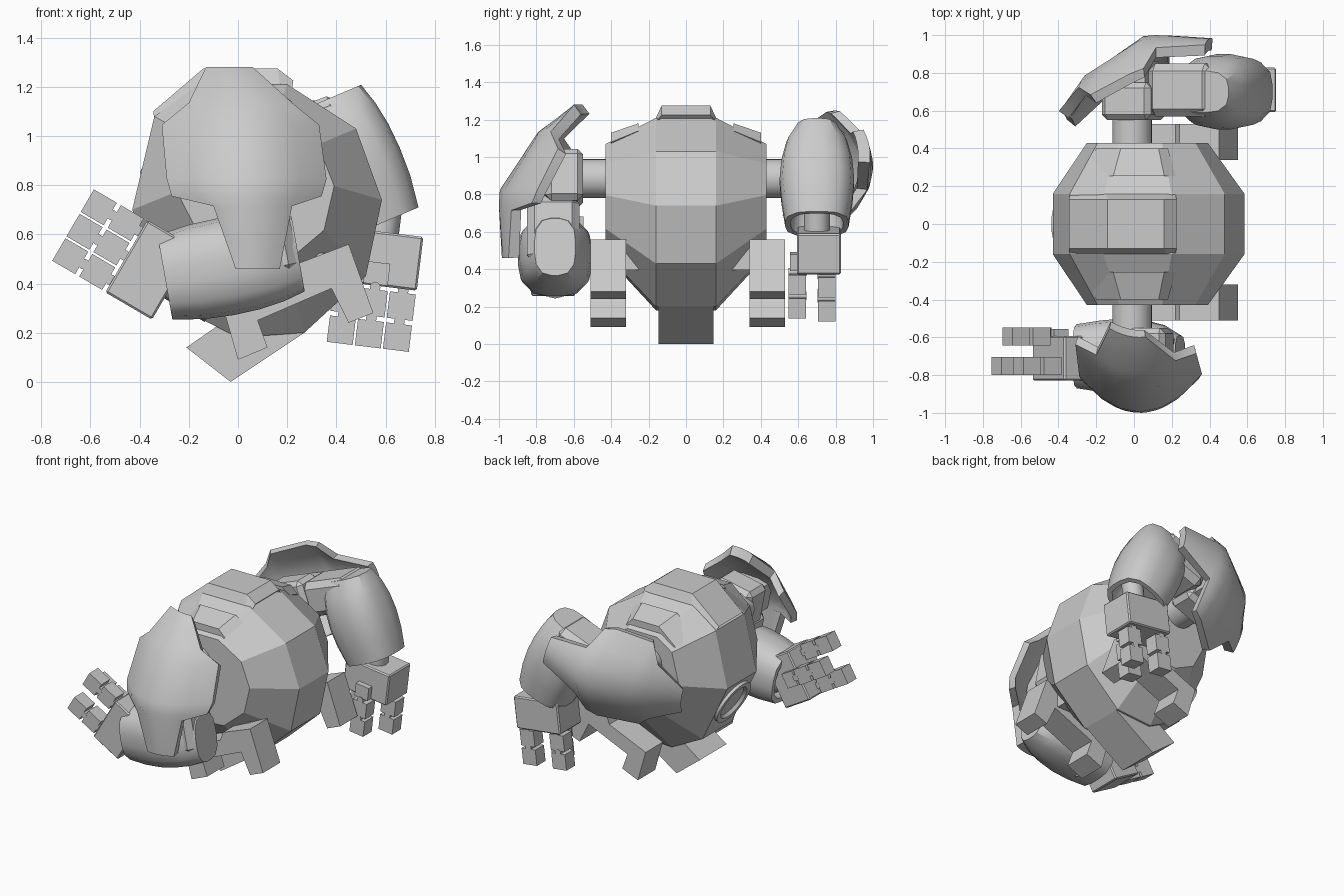
import bpy, bmesh, math
from mathutils import Matrix, Vector

if "Cube" in bpy.data.objects:
    bpy.data.objects.remove(bpy.data.objects["Cube"], do_unlink=True)

stone = bpy.data.materials.new("stone grey")
stone.use_nodes = True
stone.diffuse_color = (0.6, 0.6, 0.6, 1)
stone.node_tree.nodes["Principled BSDF"].inputs["Base Color"].default_value = (0.6, 0.6, 0.6, 1)


def finish(name, bm, frame=None, smooth=False):
    if frame:
        bm.transform(frame)
    bmesh.ops.recalc_face_normals(bm, faces=bm.faces[:])
    mesh = bpy.data.meshes.new(name)
    bm.to_mesh(mesh)
    bm.free()
    mesh.materials.append(stone)
    ob = bpy.data.objects.new(name, mesh)
    bpy.context.collection.objects.link(ob)
    if smooth:
        bpy.ops.object.select_all(action="DESELECT")
        ob.select_set(True)
        bpy.context.view_layer.objects.active = ob
        bpy.ops.object.shade_smooth_by_angle(angle=math.radians(35))
    return ob


def loft(name, rings, frame=None, smooth=False):
    bm = bmesh.new()
    rows = [[bm.verts.new(p) for p in ring] for ring in rings]
    for a, b in zip(rows, rows[1:]):
        for i in range(len(a)):
            j = (i + 1) % len(a)
            bm.faces.new((a[i], a[j], b[j], b[i]))
    bm.faces.new(rows[0])
    bm.faces.new(rows[-1])
    return finish(name, bm, frame, smooth)


def slices(name, sections):
    """Loft between (y, xz outline) sections."""
    return loft(name, [[(x, y, z) for x, z in outline] for y, outline in sections])


def box(name, centre, size, frame=None, bevel=0.0):
    bm = bmesh.new()
    bmesh.ops.create_cube(bm, size=1)
    bm.transform(Matrix.Translation(centre) @ Matrix.Diagonal((*size, 1)))
    if bevel:
        bmesh.ops.bevel(bm, geom=bm.edges[:], offset=bevel, segments=1, affect="EDGES")
    return finish(name, bm, frame)


def cylinder(name, centre, radius, depth, axis, frame=None, sides=24):
    bm = bmesh.new()
    bmesh.ops.create_cone(bm, cap_ends=True, segments=sides, radius1=radius, radius2=radius, depth=depth)
    bm.transform(Matrix.Translation(centre) @ Vector((0, 0, 1)).rotation_difference(Vector(axis)).to_matrix().to_4x4())
    return finish(name, bm, frame, True)


def joint_frame(x, z, degrees, side):
    """Local x runs along the limb, local y points outward."""
    return (Matrix.Translation((x, side * 0.7, z)) @ Matrix.Rotation(-math.radians(degrees), 4, "Y")
            @ Matrix.Diagonal((1, side, 1, 1)))


# Faceted barrel body
belly = [(-0.16, 1.21), (0.2, 1.21), (0.48, 1.03), (0.585, 0.74), (0.52, 0.43), (0.27, 0.2),
         (0.0, 0.18), (-0.24, 0.3), (-0.43, 0.7), (-0.34, 1.08)]
flank = [(0.06 + (x - 0.06) * 0.63, 0.82 + (z - 0.78) * 0.58) for x, z in belly]
slices("body", [(-0.43, flank), (-0.16, belly), (0.16, belly), (0.43, flank)])

# Raised plates wrapped over the back
plate_top = [(-0.345, 1.1), (-0.14, 1.275), (0.16, 1.275), (0.225, 1.225), (0.1, 1.1)]
plate_base = [(-0.34, 1.07), (-0.15, 1.212), (0.17, 1.212), (0.22, 1.19), (0.1, 1.1)]
slices("spine_plate", [(-0.16, plate_base), (-0.13, plate_top), (0.13, plate_top), (0.16, plate_base)])
for side in (-1, 1):
    slices("back_ridge", [
        (side * 0.255, [(-0.27, 1.04), (-0.11, 1.18), (0.16, 1.18), (0.22, 1.14), (0.1, 1.0)]),
        (side * 0.4, [(-0.2, 1.02), (-0.07, 1.13), (0.13, 1.13), (0.18, 1.08), (0.1, 1.0)])])

# Round socket on the face
ring_frame = Matrix.Translation((-0.352, 0, 0.535)) @ Matrix.Rotation(math.radians(-115), 4, "Y")
section = [(0.16, -0.02), (0.16, 0.02), (0.125, 0.02), (0.1, -0.02)]
loft("face_socket", [[(r * math.cos(a), r * math.sin(a), h)
                      for a in [math.tau * i / 24 for i in range(24)]] for r, h in section],
     ring_frame, smooth=True)

# Central lower slab
slab = [(-0.21, 0.14), (-0.03, 0.0), (0.27, 0.2), (0.48, 0.4), (0.3, 0.48), (0.02, 0.3)]
slices("lower_slab", [(-0.147, slab), (0.147, slab)])

# Bent legs
leg = [(-0.06, 0.3), (0.0, 0.09), (0.12, 0.14), (0.08, 0.25), (0.38, 0.38), (0.45, 0.24),
       (0.55, 0.28), (0.45, 0.56), (0.24, 0.48), (0.22, 0.42)]
for side in (-1, 1):
    slices("leg", [(side * 0.33 + 0.01, leg), (side * 0.52 + 0.01, leg)])
    box("hip", (0.28, side * 0.29, 0.46), (0.16, 0.16, 0.13))


# Curved shoulder shield, in the frame of the shoulder
def shield(frame):
    rows = [(0.395, 0.10, -0.13, 0.06), (0.25, -0.09, -0.20, 0.22), (0.16, -0.15, -0.31, 0.33),
            (-0.06, -0.295, -0.29, 0.36), (-0.13, -0.3, -0.27, 0.34), (-0.17, -0.3, -0.10, 0.22),
            (-0.425, -0.285, -0.01, 0.17)]
    bm = bmesh.new()
    grid = []
    for z, y, x0, x1 in rows:
        line = []
        for i in range(7):
            x = x0 + (x1 - x0) * i / 6
            line.append(bm.verts.new((x, -y - 0.2 * ((x - 0.03) / 0.33) ** 2, z)))
        grid.append(line)
    for a, b in zip(grid, grid[1:]):
        for i in range(6):
            bm.faces.new((a[i], a[i + 1], b[i + 1], b[i]))
    bmesh.ops.recalc_face_normals(bm, faces=bm.faces[:])
    if sum(f.normal.y for f in bm.faces) < 0:
        bmesh.ops.reverse_faces(bm, faces=bm.faces[:])
    # Inner skin, offset toward the body, closed along the rim
    bm.normal_update()
    skin = bmesh.ops.duplicate(bm, geom=bm.verts[:] + bm.edges[:] + bm.faces[:])
    copies = [v for v in skin["geom"] if isinstance(v, bmesh.types.BMVert)]
    for v, n in [(v, v.normal.copy()) for v in copies]:
        v.co -= Vector((n.x * 0.3, n.y, n.z)) * 0.065
    bmesh.ops.bridge_loops(bm, edges=[e for e in bm.edges if e.is_boundary])
    finish("shoulder_shield", bm, frame, True)


# Forearm barrel: chamfered section, hollow at the wrist end
def forearm(frame):
    stations = [(-0.03, 0.155, 0.11), (0.06, 0.18, 0.165), (0.16, 0.195, 0.19), (0.27, 0.2, 0.2),
                (0.39, 0.195, 0.19), (0.52, 0.175, 0.17), (0.52, 0.145, 0.14), (0.38, 0.13, 0.125)]
    rings = []
    for t, h, w in stations:
        ring = []
        for i in range(16):
            a = math.tau * (i + 0.5) / 16
            c, s = math.cos(a), math.sin(a)
            k = 1 / (abs(c) ** 3 + abs(s) ** 3) ** (1 / 3)
            ring.append((t, w * c * k, h * s * k))
        rings.append(ring)
    loft("forearm", rings, frame, True)


# Blocky finger: two segments with pin joints
def finger(frame, y, z):
    for i in range(2):
        x = 0.22 + i * 0.127
        box("finger_segment", (x + 0.07, y, z), (0.108, 0.095, 0.106), frame)
        box("finger_link", (x + 0.005, y, z), (0.07, 0.06, 0.03), frame)
        cylinder("finger_pin", (x + 0.007, y, z), 0.022, 0.096, (0, 1, 0), frame, 12)


def hand(frame):
    cylinder("wrist", (-0.07, 0, 0), 0.07, 0.24, (1, 0, 0), frame, 12)
    box("palm", (0.11, 0.01, 0), (0.22, 0.235, 0.34), frame, 0.008)
    for z in (-0.115, 0.115):
        finger(frame, 0.052, z)
    # The middle finger sits inward on its own knuckle
    finger(frame, -0.105, 0)
    box("middle_knuckle", (0.17, -0.105, 0), (0.09, 0.08, 0.1), frame)


# Each arm: side, shield turn, then (x, z, angle) of upper arm, forearm and hand
poses = [(-1, 0, (0.05, 0.885, -79), (0.215, 0.515, 190), (-0.264, 0.4, 149.7)),
         (1, 103, (0, 0.9, 21), (0.37, 1.12, 293), (0.585, 0.61, 263))]
for side, turn, upper, fore, palm in poses:
    cylinder("shoulder_axle", (-0.01, side * 0.47, 0.885), 0.105, 0.24, (0, 1, 0))
    shield(joint_frame(0, 0.885, turn, side))
    frame = joint_frame(*upper, side)
    box("shoulder_block", (0, -0.05, 0), (0.28, 0.2, 0.28), frame, 0.03)
    box("shield_mount", (0, 0.09, 0), (0.2, 0.14, 0.2), frame)
    box("upper_arm", (0.29, 0.01, 0), (0.36, 0.28, 0.23), frame, 0.04)
    forearm(joint_frame(*fore, side))
    hand(joint_frame(*palm, side))
